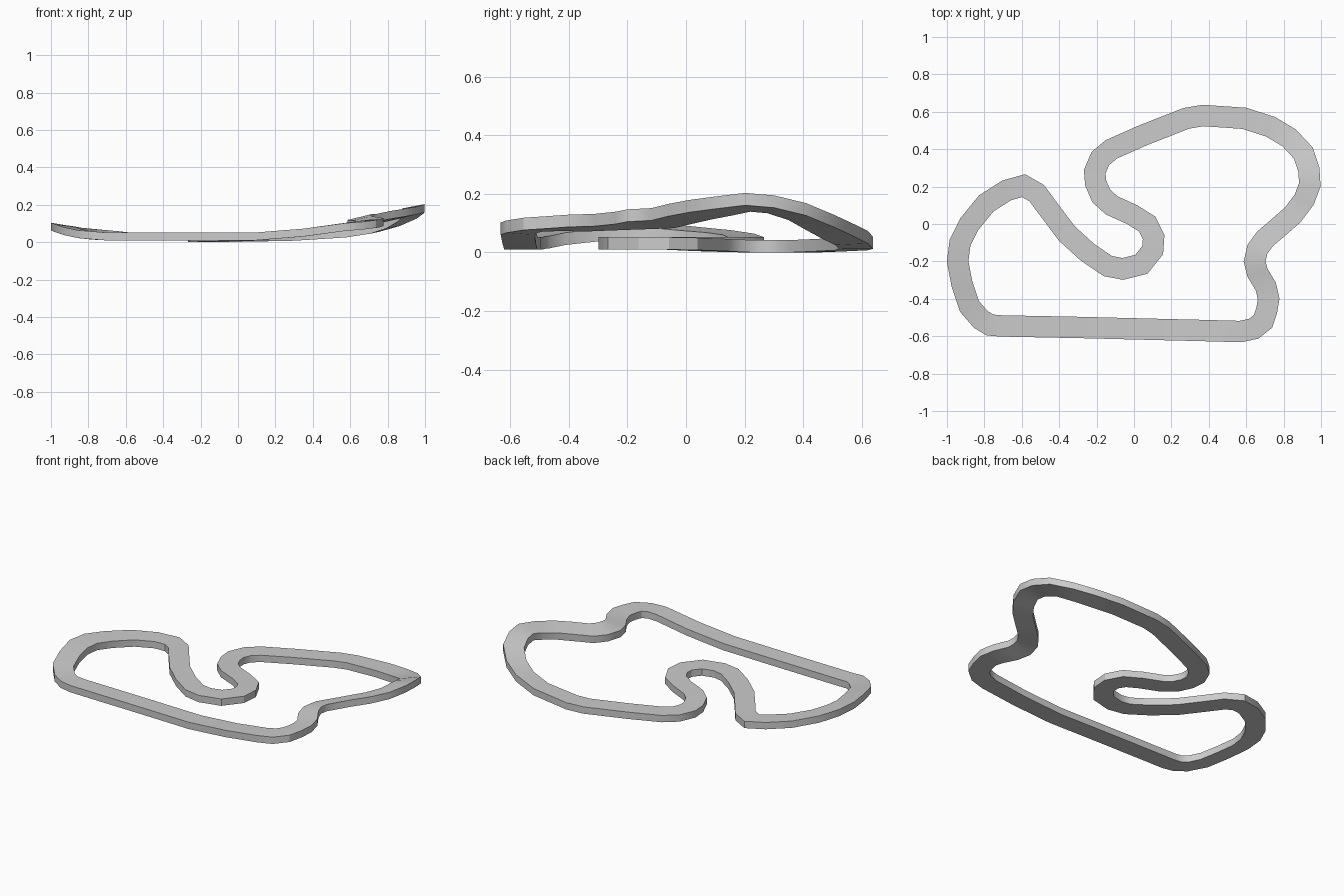
import bpy
import bmesh
from mathutils import Vector

old_cube = bpy.data.objects.get("Cube")
if old_cube:
    bpy.data.objects.remove(old_cube, do_unlink=True)

HALF_WIDTH = 0.057
THICKNESS = 0.042

# Centre line of the circuit, counterclockwise, one list per stretch
front_straight = [(-.71, -.545), (-.3, -.553), (.1, -.563), (.35, -.569), (.57, -.575)]
front_corner = [(.64, -.56), (.69, -.52), (.71, -.46), (.72, -.4), (.705, -.335)]
kink = [(.66, -.26), (.645, -.2), (.66, -.135), (.7, -.08), (.77, -.02)]
banked_bend = [(.85, .05), (.91, .13), (.94, .21), (.935, .29), (.905, .38),
               (.83, .46), (.73, .52), (.59, .565)]
back_straight = [(.37, .58), (.28, .565), (.05, .475), (-.12, .4)]
first_hairpin = [(-.18, .35), (-.21, .28), (-.205, .22), (-.175, .15), (-.12, .1)]
second_hairpin = [(-.01, .05), (.07, 0), (.105, -.07), (.1, -.14), (.04, -.215),
                  (-.06, -.24), (-.14, -.225)]
infield_straight = [(-.25, -.15), (-.36, -.05), (-.45, .07)]
left_bend = [(-.52, .165), (-.59, .205), (-.68, .18), (-.79, .11), (-.88, 0),
             (-.93, -.1), (-.943, -.2), (-.92, -.32), (-.88, -.44),
             (-.82, -.51), (-.77, -.54)]

centre_line = [Vector(p) for p in (
    front_straight + front_corner + kink + banked_bend + back_straight
    + first_hairpin + second_hairpin + infield_straight + left_bend)]
count = len(centre_line)

# Underside height and sideways bank, keyed by position along the centre line
height_keys = {0: .01, 2: .01, 3: .03, 4: .06, 6: .074, 8: .08, 9: .08, 11: .091,
               13: .096, 15: .125, 17: .15, 18: .143, 19: .118, 20: .08, 21: .05,
               22: .028, 23: .012, 25: .003, 26: 0, 29: 0, 34: .01, 43: .01,
               47: .05, 48: .052, 49: .045, 51: .018, count: .01}
bank_keys = {0: 0, 5: 0, 11: .028, 17: .022, 21: .01, 23: 0, 43: 0, 48: .02, count: 0}


def value_at(keys, index):
    """Linear interpolation between the keyed positions."""
    before = max(k for k in keys if k <= index)
    after = min(k for k in keys if k > index)
    share = (index - before) / (after - before)
    return keys[before] + (keys[after] - keys[before]) * share


def mitre(index):
    """Offset towards the outer edge, keeping the road width even."""
    here = centre_line[index]
    into = (here - centre_line[index - 1]).normalized()
    out = (centre_line[(index + 1) % count] - here).normalized()
    along = (into + out).normalized()
    outward = Vector((along.y, -along.x))
    return outward * HALF_WIDTH / max(along.dot(into), 0.5)


# Sweep a four-cornered road section round the closed circuit
bm = bmesh.new()
sections = []
for i, point in enumerate(centre_line):
    offset = mitre(i)
    base = value_at(height_keys, i)
    tilt = value_at(bank_keys, i) / 2
    ring = []
    for side, lift in ((-1, 0), (1, 0), (1, THICKNESS), (-1, THICKNESS)):
        flat = point + offset * side
        ring.append(bm.verts.new((flat.x, flat.y, base + tilt * side + lift)))
    sections.append(ring)

for i, ring in enumerate(sections):
    following = sections[(i + 1) % count]
    for j in range(len(ring)):
        k = (j + 1) % len(ring)
        bm.faces.new((ring[j], ring[k], following[k], following[j]))
bmesh.ops.recalc_face_normals(bm, faces=bm.faces)

mesh = bpy.data.meshes.new("track_road")
bm.to_mesh(mesh)
bm.free()
road = bpy.data.objects.new("track_road", mesh)
bpy.context.collection.objects.link(road)

# Plain grey road surface
grey = bpy.data.materials.new("plain_grey")
grey.use_nodes = True
colour = (0.6, 0.6, 0.6, 1)
grey.diffuse_color = colour
grey.node_tree.nodes["Principled BSDF"].inputs["Base Color"].default_value = colour
mesh.materials.append(grey)

# Smooth along the road, crisp along its edges
bpy.ops.object.select_all(action="DESELECT")
road.select_set(True)
bpy.context.view_layer.objects.active = road
bpy.ops.object.shade_smooth_by_angle()
